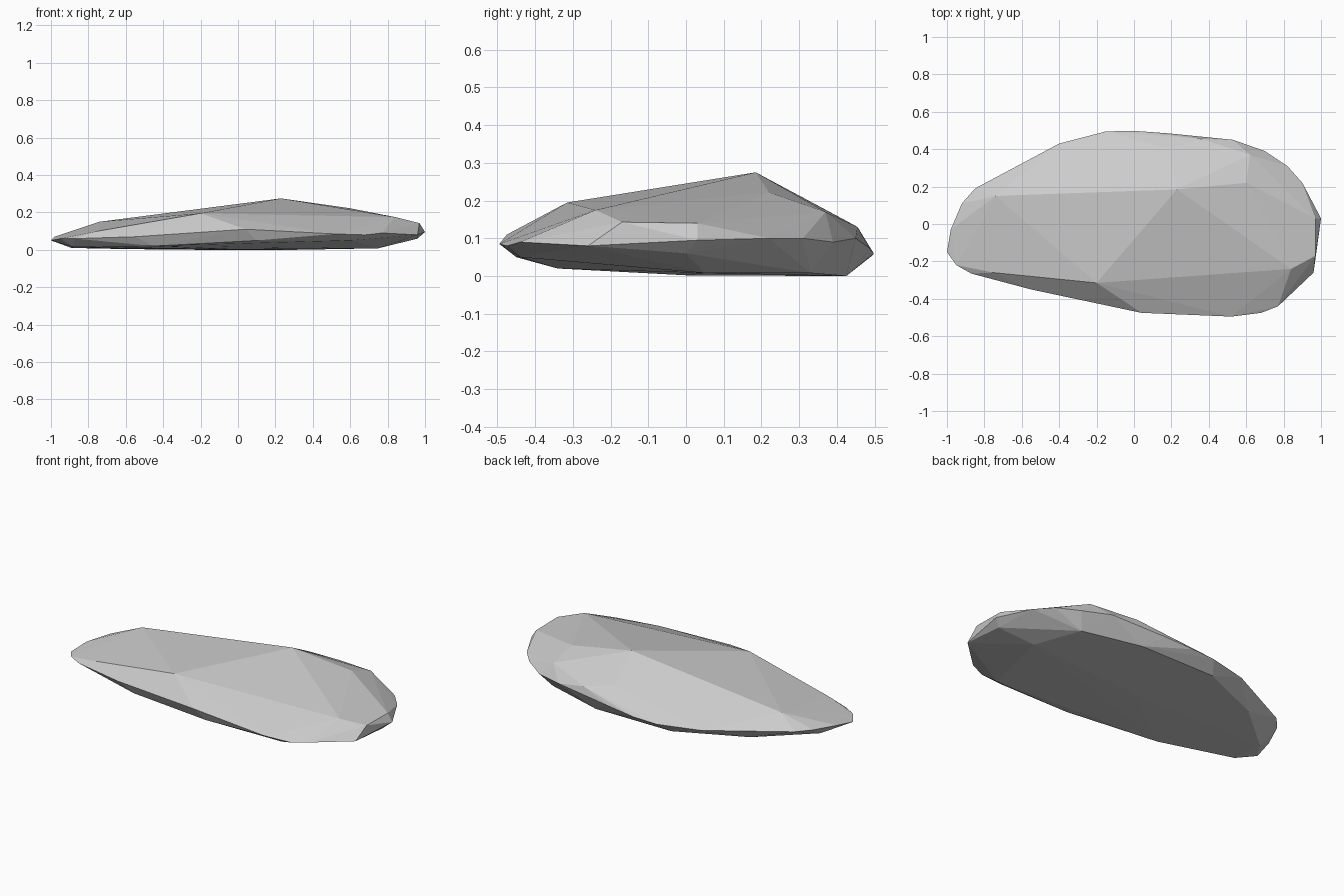
import bpy
import bmesh

# Top facet corners
top = [
    (0.23, 0.185, 0.275), (-0.2, -0.315, 0.195), (-0.74, 0.15, 0.15),
    (0.6, 0.22, 0.222), (0.84, -0.24, 0.175), (0.62, 0.37, 0.17),
    (0.04, -0.475, 0.11), (-0.75, -0.26, 0.10), (0.97, -0.17, 0.143),
    (0.97, 0.03, 0.14), (0.36, 0.455, 0.13), (0.19, 0.4, 0.16),
]
# Widest outline
rim = [
    (1.0, 0.03, 0.095), (0.9, 0.22, 0.1), (0.82, 0.31, 0.1),
    (0.7, 0.39, 0.09), (0.53, 0.45, 0.10), (0.18, 0.485, 0.075),
    (0.0, 0.498, 0.06), (-0.15, 0.495, 0.055), (-0.4, 0.43, 0.06),
    (-0.85, 0.19, 0.08), (-0.92, 0.11, 0.08), (-1.0, -0.15, 0.05),
    (-0.95, -0.22, 0.06), (-0.87, -0.265, 0.06), (-0.55, -0.35, 0.07),
    (0.52, -0.495, 0.085), (0.68, -0.475, 0.08), (0.77, -0.44, 0.09),
    (0.96, -0.26, 0.08), (-0.98, -0.03, 0.07),
]
# Underside
base = [
    (-0.89, 0.0, 0.01), (-0.88, -0.2, 0.015), (-0.45, -0.34, 0.02),
    (0.1, -0.45, 0.05), (0.6, -0.44, 0.05), (0.75, 0.05, 0.008),
    (0.65, 0.33, 0.008), (0.3, 0.425, 0.0), (-0.2, 0.425, 0.0),
    (-0.6, 0.25, 0.004), (0.0, 0.0, 0.002), (0.96, 0.0, 0.06),
]

# Wrap the corners into one faceted stone
bm = bmesh.new()
for p in top + rim + base:
    bm.verts.new(p)
bmesh.ops.convex_hull(bm, input=bm.verts[:])
loose = [v for v in bm.verts if not v.link_faces]
bmesh.ops.delete(bm, geom=loose, context='VERTS')
bmesh.ops.recalc_face_normals(bm, faces=bm.faces[:])

mesh = bpy.data.meshes.new("flat_rock")
bm.to_mesh(mesh)
bm.free()
rock = bpy.data.objects.new("flat_rock", mesh)
bpy.context.collection.objects.link(rock)
